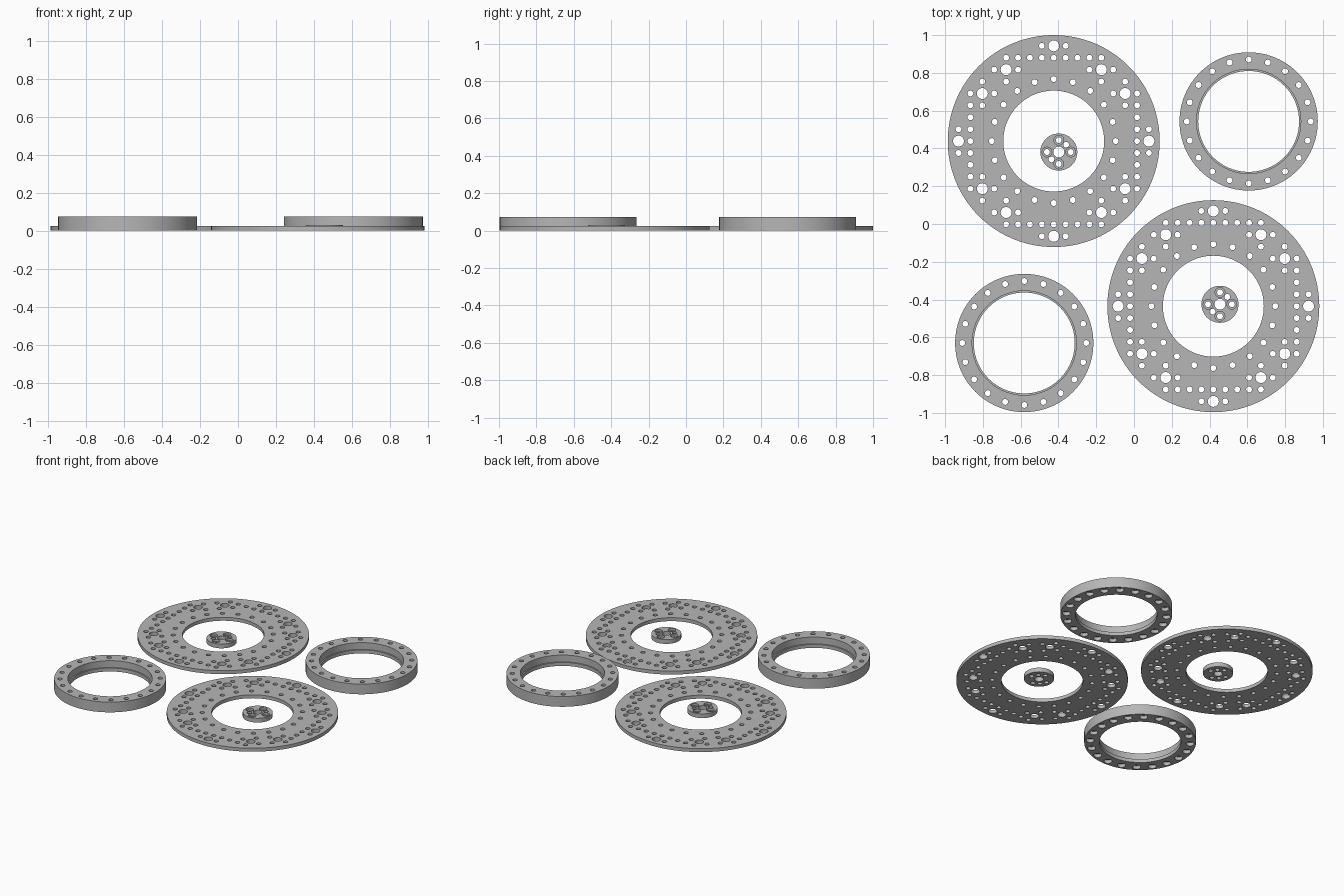
import bpy
import bmesh
from math import sin, cos, pi

if "Cube" in bpy.data.objects:
    bpy.data.objects.remove(bpy.data.objects["Cube"])

PITCH = 0.063      # spacing of the hole grid
SMALL, LARGE = 0.0155, 0.029
PLATE_H, RING_H, HUB_H = 0.025, 0.074, 0.031
BOLT_R = 0.328     # radius of the circle of 20 bolt holes

grey = bpy.data.materials.new("plain grey")
grey.use_nodes = True
grey.diffuse_color = (0.47, 0.47, 0.47, 1)
grey.node_tree.nodes["Principled BSDF"].inputs["Base Color"].default_value = grey.diffuse_color


def wall(bm, x, y, profile, sides):
    """Lathe a (radius, z) profile about (x, y); return bottom and top edge loops."""
    loops = []
    for r, z in profile:
        vs = [bm.verts.new((x + r * cos(2 * pi * i / sides), y + r * sin(2 * pi * i / sides), z))
              for i in range(sides)]
        loops.append(vs)
    for a, b in zip(loops, loops[1:]):
        for i in range(sides):
            j = (i + 1) % sides
            bm.faces.new((a[i], a[j], b[j], b[i]))
    ends = []
    for vs in (loops[0], loops[-1]):
        ends.append([bm.edges.get((vs[i], vs[(i + 1) % sides])) for i in range(sides)])
    return ends


def drilled_part(name, location, walls):
    """Solid made of an outer wall and bore walls, capped at both ends."""
    bm = bmesh.new()
    bottom, top = [], []
    for w in walls:
        low, high = wall(bm, *w)
        bottom += low
        top += high
    for edges, direction in ((bottom, -1), (top, 1)):
        bmesh.ops.triangle_fill(bm, edges=edges, use_beauty=True, normal=(0, 0, direction))
    bmesh.ops.recalc_face_normals(bm, faces=bm.faces)
    mesh = bpy.data.meshes.new(name)
    bm.to_mesh(mesh)
    bm.free()
    mesh.materials.append(grey)
    obj = bpy.data.objects.new(name, mesh)
    obj.location = (*location, 0)
    bpy.context.collection.objects.link(obj)
    bpy.ops.object.select_all(action='DESELECT')
    obj.select_set(True)
    bpy.context.view_layer.objects.active = obj
    bpy.ops.object.shade_smooth_by_angle()


def straight(r, h):
    return [(r, 0), (r, h)]


def bolt_circle():
    return [(BOLT_R * sin(2 * pi * i / 20), BOLT_R * cos(2 * pi * i / 20)) for i in range(20)]


def four_way(points):
    """Mirror grid points over both axes and the diagonal, without repeats."""
    out = set()
    for a, b in points:
        for u, v in ((a, b), (b, a)):
            out |= {(su * u, sv * v) for su in (1, -1) for sv in (1, -1)}
    return sorted(out)


# Large plates: grid holes, bolt circle and central opening
def plate(name, location):
    walls = [(0, 0, straight(0.561, PLATE_H), 128), (0, 0, straight(0.267, PLATE_H), 96)]
    for a, b in four_way([(0, 8), (4, 6)]):
        walls.append((a * PITCH, b * PITCH, straight(LARGE, PLATE_H), 24))
    small = [(i, 7) for i in range(5)] + [(1, 8), (3, 6), (5, 6), (4, 5)]
    for a, b in four_way(small):
        walls.append((a * PITCH, b * PITCH, straight(SMALL, PLATE_H), 16))
    for x, y in bolt_circle():
        walls.append((x, y, straight(SMALL, PLATE_H), 16))
    drilled_part(name, location, walls)


# Tall rings: inner lip at the bottom, bolt holes with pockets underneath
def ring(name, location):
    lip = [(0.267, 0), (0.267, PLATE_H), (0.276, PLATE_H), (0.276, RING_H)]
    bolt = [(0.027, 0), (0.027, PLATE_H), (SMALL, PLATE_H), (SMALL, RING_H)]
    walls = [(0, 0, straight(0.366, RING_H), 96), (0, 0, lip, 96)]
    walls += [(x, y, bolt, 18) for x, y in bolt_circle()]
    drilled_part(name, location, walls)


# Small hubs: centre bore, four counterbored holes and two diagonal holes
def hub(name, location):
    mid = HUB_H / 2
    counterbore = [(SMALL, 0), (SMALL, mid), (0.026, mid), (0.026, HUB_H)]
    walls = [(0, 0, straight(0.098, HUB_H), 64), (0, 0, straight(LARGE, HUB_H), 24)]
    walls += [(a * PITCH, b * PITCH, counterbore, 20) for a, b in four_way([(0, 1)])]
    walls += [(s * 0.039, s * 0.039, straight(SMALL, HUB_H), 16) for s in (1, -1)]
    drilled_part(name, location, walls)


plate("back_plate", (-0.425, 0.439))
plate("front_plate", (0.42, -0.435))
ring("back_ring", (0.607, 0.543))
ring("front_ring", (-0.581, -0.63))
hub("back_hub", (-0.398, 0.381))
hub("front_hub", (0.455, -0.425))
